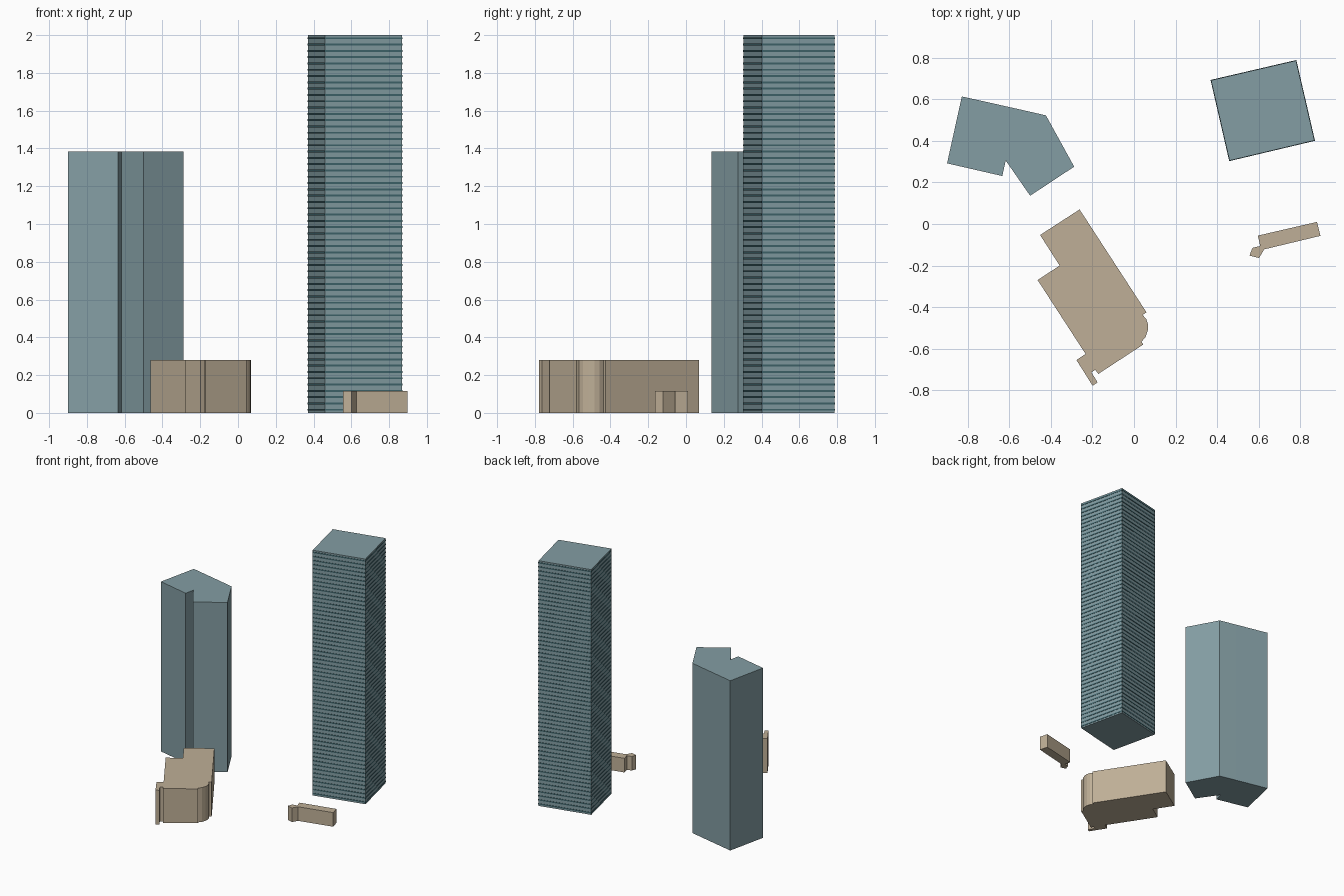
import bpy, bmesh
from mathutils import Vector

if "Cube" in bpy.data.objects:
    bpy.data.objects.remove(bpy.data.objects["Cube"])


def material(name, rgb):
    m = bpy.data.materials.new(name)
    m.diffuse_color = (*rgb, 1)
    m.use_nodes = True
    m.node_tree.nodes["Principled BSDF"].inputs["Base Color"].default_value = m.diffuse_color
    return m


GLASS = material("blue_grey_glass", (0.23, 0.34, 0.37))
BAND = material("dark_band", (0.05, 0.13, 0.15))
STONE = material("tan_stone", (0.52, 0.43, 0.31))


def add_prism(bm, outline, z0, z1):
    """Extrude a ground outline from z0 up to z1."""
    face = bm.faces.new([bm.verts.new((x, y, z0)) for x, y in outline])
    top = bmesh.ops.extrude_face_region(bm, geom=[face])["geom"]
    bmesh.ops.translate(bm, vec=(0, 0, z1 - z0),
                        verts=[v for v in top if isinstance(v, bmesh.types.BMVert)])


def build(name, outline, levels, mat):
    bm = bmesh.new()
    for z0, z1 in levels:
        add_prism(bm, outline, z0, z1)
    bmesh.ops.recalc_face_normals(bm, faces=bm.faces)
    mesh = bpy.data.meshes.new(name)
    bm.to_mesh(mesh)
    bm.free()
    mesh.materials.append(mat)
    ob = bpy.data.objects.new(name, mesh)
    bpy.context.collection.objects.link(ob)
    return ob


# Tall tower with a thin dark band on every floor
HEIGHT, FLOORS, BAND_H, PROUD = 2.0, 60, 0.01, 0.002
tower = [(0.371, 0.692), (0.46, 0.305), (0.869, 0.402), (0.78, 0.787)]
build("tall_tower", tower, [(0, HEIGHT)], GLASS)
centre = sum((Vector(p) for p in tower), Vector((0, 0))) / 4
band = [centre + (Vector(p) - centre) * (1 + PROUD / 0.2) for p in tower]
pitch = HEIGHT / FLOORS
build("floor_bands", band,
      [((i + 0.35) * pitch, (i + 0.35) * pitch + BAND_H) for i in range(FLOORS)], BAND)

# Second tower: two wings meeting at an angle
build("second_tower_west_wing",
      [(-0.90, 0.292), (-0.634, 0.231), (-0.564, 0.555), (-0.829, 0.614)],
      [(0, 1.385)], GLASS)
build("second_tower_east_wing",
      [(-0.618, 0.306), (-0.50, 0.136), (-0.288, 0.276), (-0.424, 0.523), (-0.564, 0.555)],
      [(0, 1.385)], GLASS)

# Low podium hall with a rounded bay on its right end
build("podium_hall",
      [(-0.262, 0.07), (-0.452, -0.053), (-0.358, -0.2), (-0.464, -0.27),
       (-0.233, -0.626), (-0.277, -0.655), (-0.199, -0.779), (-0.175, -0.763),
       (-0.205, -0.714), (-0.186, -0.702), (-0.172, -0.722), (0.045, -0.58),
       (0.036, -0.567), (0.055, -0.545), (0.066, -0.515), (0.068, -0.485),
       (0.059, -0.458), (0.042, -0.438), (0.06, -0.425)],
      [(0, 0.28)], STONE)

# Small pavilion beside the tall tower
build("pavilion",
      [(0.881, 0.01), (0.596, -0.056), (0.608, -0.106), (0.57, -0.115),
       (0.556, -0.152), (0.602, -0.164), (0.627, -0.122), (0.898, -0.057)],
      [(0, 0.115)], STONE)
